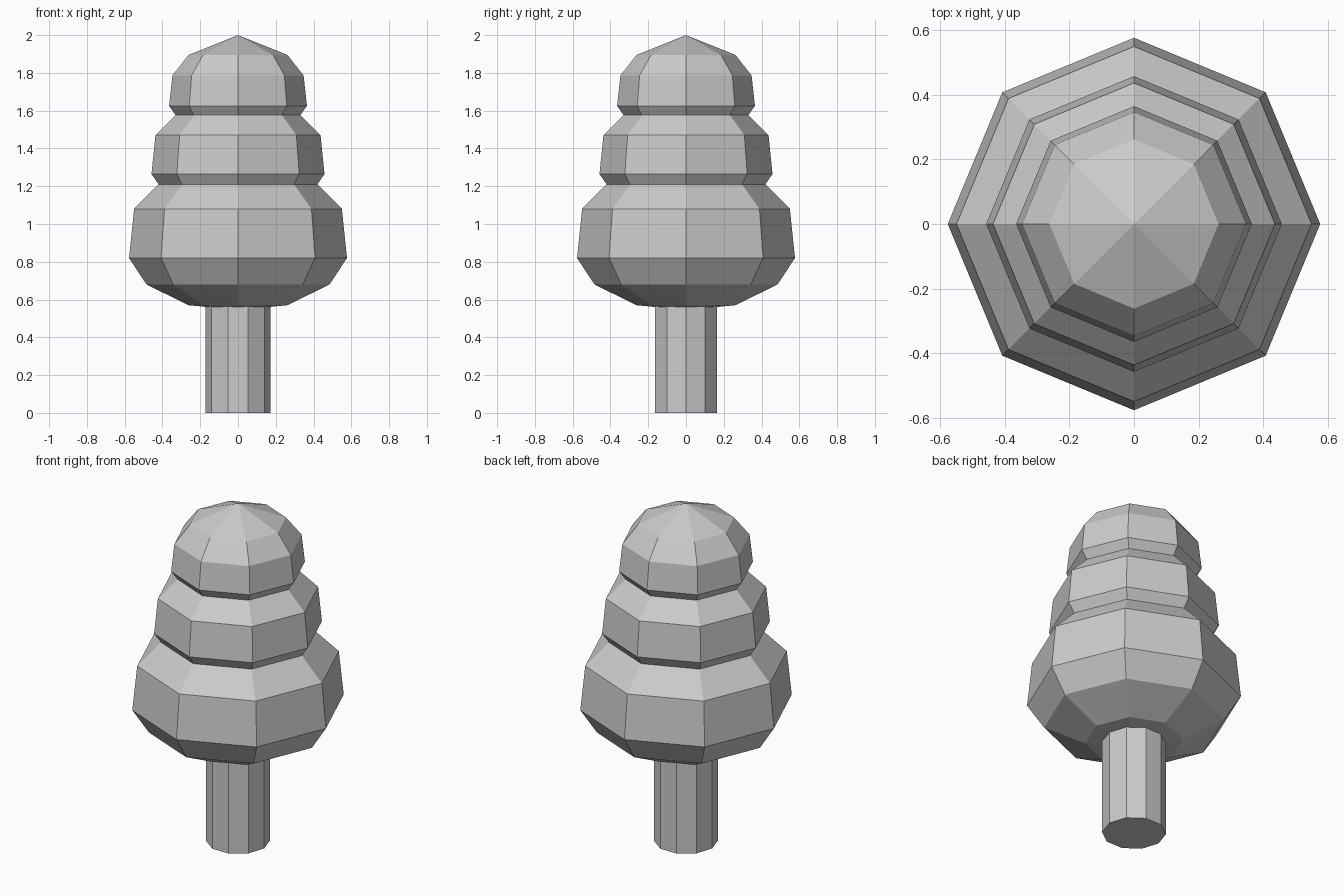
import bpy, bmesh
from math import cos, sin, tau

if "Cube" in bpy.data.objects:
    bpy.data.objects.remove(bpy.data.objects["Cube"])


def lathe(name, profile, sides):
    """Revolve (radius, z) points around z; radius 0 gives a pole, open ends are capped."""
    bm = bmesh.new()
    rings = []
    for r, z in profile:
        count = sides if r > 0 else 1
        rings.append([bm.verts.new((r * cos(tau * i / sides), r * sin(tau * i / sides), z))
                      for i in range(count)])
    for low, high in zip(rings, rings[1:]):
        for i in range(sides):
            j = (i + 1) % sides
            quad = [low[i % len(low)], low[j % len(low)],
                    high[j % len(high)], high[i % len(high)]]
            bm.faces.new(list(dict.fromkeys(quad)))
    for ring in (rings[0], rings[-1]):
        if len(ring) > 2:
            bm.faces.new(ring)
    bmesh.ops.recalc_face_normals(bm, faces=bm.faces)
    mesh = bpy.data.meshes.new(name)
    bm.to_mesh(mesh)
    bm.free()
    obj = bpy.data.objects.new(name, mesh)
    bpy.context.collection.objects.link(obj)
    return obj


# Ten-sided trunk, tucked into the foliage
lathe("trunk", [(0.172, 0), (0.172, 0.6)], 10)

# Eight-sided foliage in three stacked tiers
lathe("foliage", [
    (0, 0.545), (0.262, 0.57), (0.485, 0.68), (0.577, 0.82), (0.55, 1.08),  # bottom tier
    (0.42, 1.21), (0.458, 1.265), (0.437, 1.47),                            # middle tier
    (0.33, 1.577), (0.365, 1.625), (0.347, 1.787), (0.262, 1.895), (0, 2),  # top tier
], 8)
